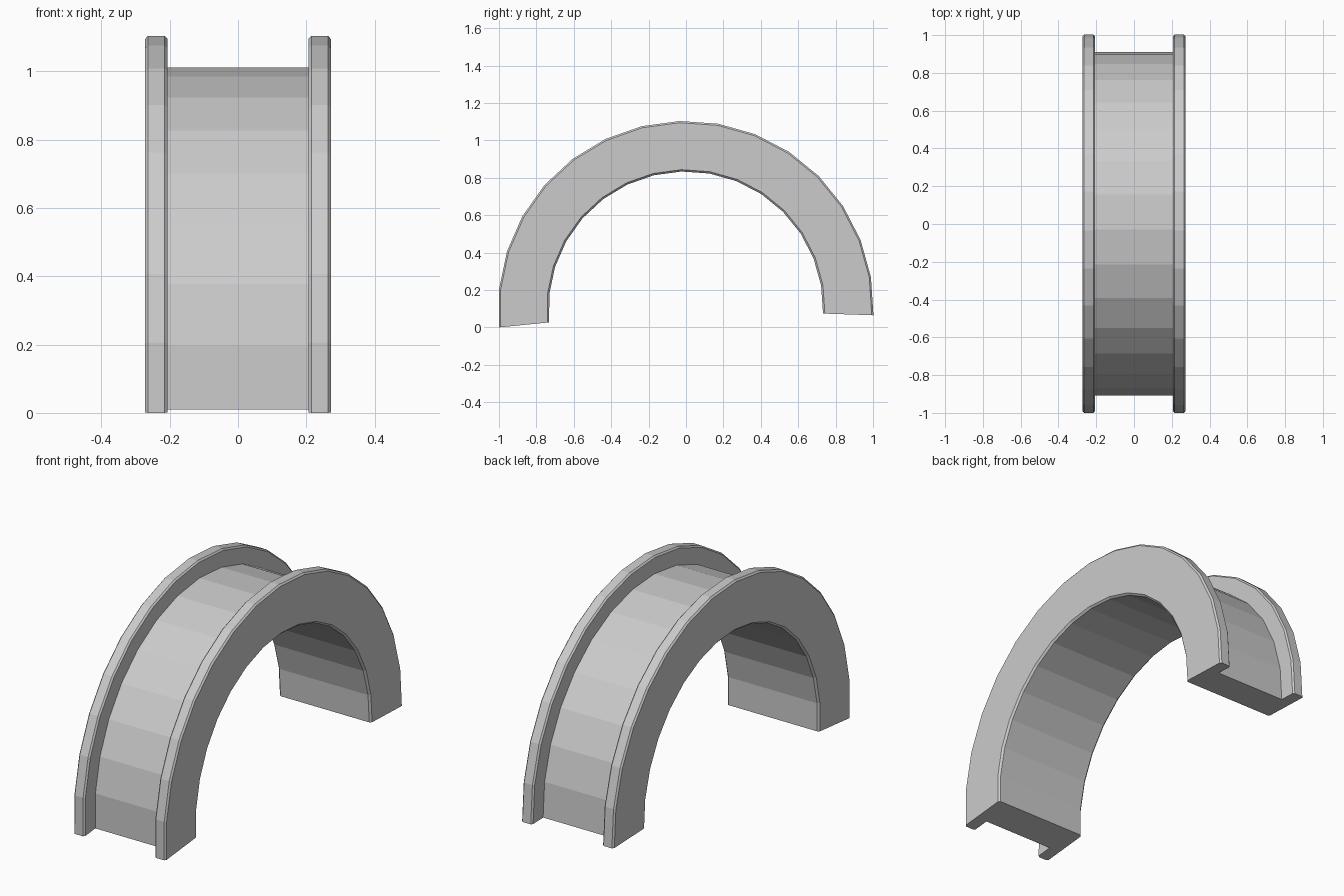
import bpy
import bmesh
from math import radians, cos, sin

if "Cube" in bpy.data.objects:
    bpy.data.objects.remove(bpy.data.objects["Cube"])

# Half of the channel cross-section as (x, radius), from inner bore to drum
half = [(0.262, 0.734), (0.272, 0.744), (0.272, 0.995), (0.264, 1.004),
        (0.215, 1.004), (0.207, 0.996), (0.207, 0.911)]
profile = half + [(-x, r) for x, r in reversed(half)]

STEPS = 16
START, END = radians(185.7), radians(-2.0)
CENTRE_Z = 0.1

bm = bmesh.new()

# Arched channel: one section ring per step of the sweep
rings = []
for i in range(STEPS + 1):
    a = START + (END - START) * i / STEPS
    rings.append([bm.verts.new((x, r * cos(a) - 0.001, CENTRE_Z + r * sin(a)))
                  for x, r in profile])

n = len(profile)
for p, q in zip(rings, rings[1:]):
    for j in range(n):
        k = (j + 1) % n
        bm.faces.new((p[j], p[k], q[k], q[j]))

# Flat end caps
bm.faces.new(rings[0])
bm.faces.new(rings[-1])
bmesh.ops.recalc_face_normals(bm, faces=bm.faces[:])

mesh = bpy.data.meshes.new("half_ring_channel")
bm.to_mesh(mesh)
bm.free()
channel = bpy.data.objects.new("half_ring_channel", mesh)
bpy.context.collection.objects.link(channel)
